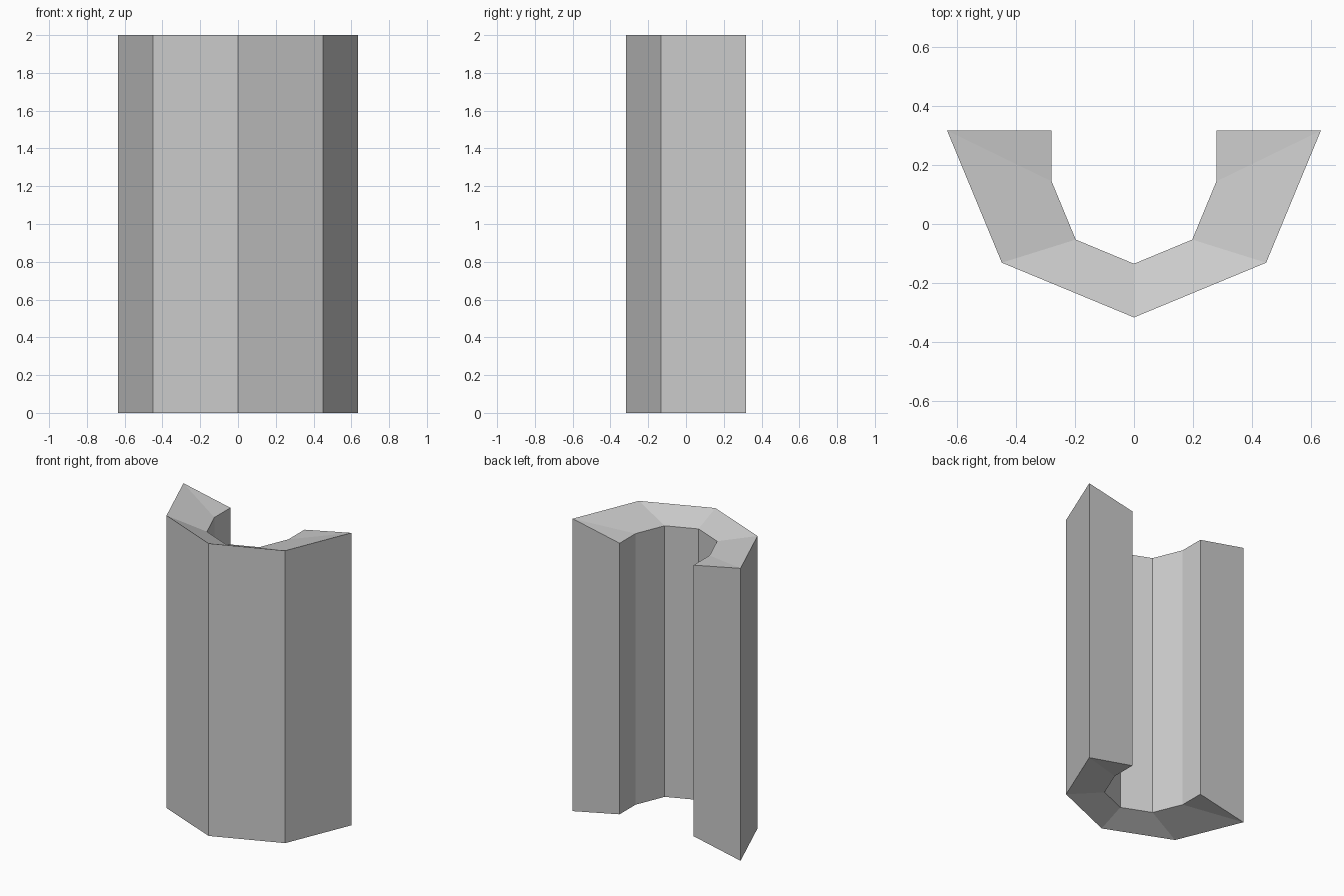
import bpy, bmesh
from math import cos, sin, pi

if "Cube" in bpy.data.objects:
    bpy.data.objects.remove(bpy.data.objects["Cube"])

R_OUT, R_IN = 0.635, 0.28
BACK = R_OUT / 2          # y of the open back side
IN_Y = 0.145              # centre of the inner half octagon
BEVEL = 0.073             # rims slope inwards by this height


def half_octagon(r, cy):
    return [(r * cos(pi + i * pi / 4), cy + r * sin(pi + i * pi / 4)) for i in range(5)]


# Half-octagon shell; the inner channel runs straight on to the back
outer = half_octagon(R_OUT, BACK)
inner = [(-R_IN, BACK)] + half_octagon(R_IN, IN_Y) + [(R_IN, BACK)]

bm = bmesh.new()


def ring(points, z):
    return [bm.verts.new((x, y, z)) for x, y in points]


def bridge(a, b):
    for i in range(len(a) - 1):
        bm.faces.new((a[i], a[i + 1], b[i + 1], b[i]))


ob, ot = ring(outer, 0), ring(outer, 2)
ib, it = ring(inner, BEVEL), ring(inner, 2 - BEVEL)

# Outer and inner walls
bridge(ob, ot)
bridge(ib, it)

# Sloped rims with a triangle at each end
for o, i in ((ob, ib), (ot, it)):
    bridge(o, i[1:6])
    bm.faces.new((o[0], i[0], i[1]))
    bm.faces.new((o[4], i[5], i[6]))

# Flat back end faces
for k in (0, -1):
    bm.faces.new((ob[k], ib[k], it[k], ot[k]))

bmesh.ops.recalc_face_normals(bm, faces=bm.faces)
mesh = bpy.data.meshes.new("half_octagon_channel")
bm.to_mesh(mesh)
bm.free()
obj = bpy.data.objects.new("half_octagon_channel", mesh)
bpy.context.collection.objects.link(obj)
